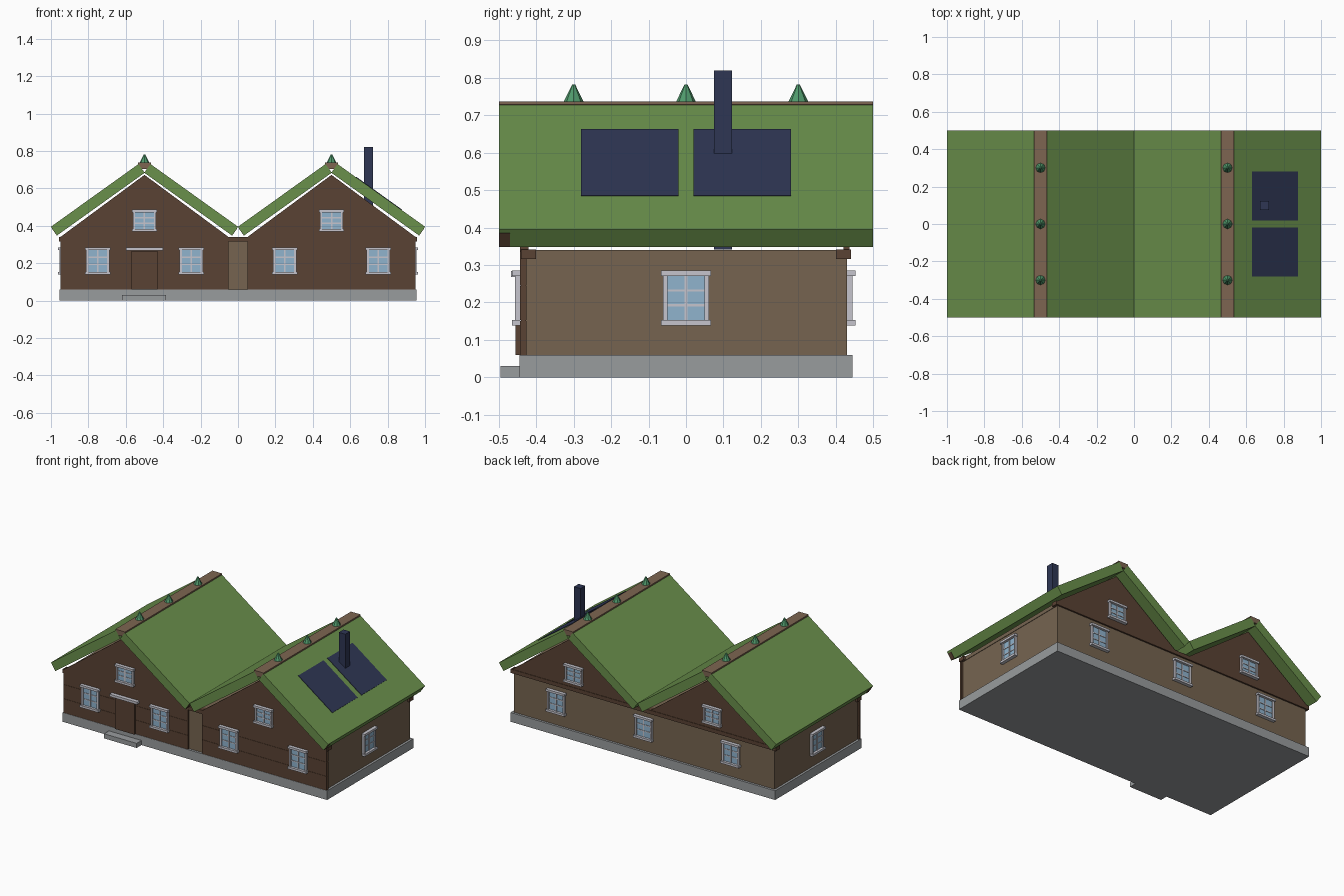
import bpy, math

if "Cube" in bpy.data.objects:
    bpy.data.objects.remove(bpy.data.objects["Cube"])


def material(name, hex_code):
    def lin(c):
        return c / 12.92 if c < 0.04045 else ((c + 0.055) / 1.055) ** 2.4
    m = bpy.data.materials.new(name)
    m.diffuse_color = [lin(int(hex_code[i:i + 2], 16) / 255) for i in (0, 2, 4)] + [1]
    m.use_nodes = True
    m.node_tree.nodes["Principled BSDF"].inputs["Base Color"].default_value = m.diffuse_color
    return m


GREEN = material("roof green", "6A904B")
DARK = material("dark brown boards", "5A4233")
TAN = material("tan wall", "766450")
RIDGE = material("ridge brown", "7D6551")
GREY = material("foundation grey", "999C9E")
WHITE = material("trim white", "C6C5CD")
GLASS = material("window blue", "90B4CE")
NAVY = material("navy", "2E3654")
CONE = material("cone green", "509A6C")


def mesh_object(name, verts, faces, mat):
    me = bpy.data.meshes.new(name)
    me.from_pydata(verts, [], faces)
    me.materials.append(mat)
    ob = bpy.data.objects.new(name, me)
    bpy.context.collection.objects.link(ob)
    return ob


def prism(name, outline, y0, y1, mat):
    """Extrude an xz outline (counter-clockwise from the front) along y."""
    area = sum(a[0] * b[1] - b[0] * a[1] for a, b in zip(outline, outline[1:] + outline[:1]))
    if area < 0:
        outline = outline[::-1]
    n = len(outline)
    verts = [(x, y, z) for y in (y0, y1) for x, z in outline]
    faces = [tuple(range(n)), tuple(range(2 * n - 1, n - 1, -1))]
    faces += [(i, i + n, (i + 1) % n + n, (i + 1) % n) for i in range(n)]
    return mesh_object(name, verts, faces, mat)


def box(name, x0, x1, y0, y1, z0, z1, mat):
    return prism(name, [(x0, z0), (x1, z0), (x1, z1), (x0, z1)], y0, y1, mat)


def window(name, loc, angle, h):
    """Window facing -y at the origin, then turned and moved onto its wall."""
    s = h / 2
    parts = [box(name + "_glass", -.055, .055, -.006, .004, -s + .01, s - .01, GLASS),
             box(name + "_sill", -.067, .067, -.022, .004, -s, -s + .014, WHITE),
             box(name + "_head", -.067, .067, -.022, .004, s - .014, s, WHITE),
             box(name + "_mullion", -.004, .004, -.010, .004, -s + .01, s - .01, WHITE)]
    for side in (-1, 1):
        a, b = sorted((side * .050, side * .062))
        parts.append(box(name + "_jamb", a, b, -.014, .004, -s + .01, s - .01, WHITE))
        z = side * (h - .028) / 6
        parts.append(box(name + "_bar", -.052, .052, -.009, .004, z - .003, z + .003, WHITE))
    for p in parts:
        p.location = loc
        p.rotation_euler.z = angle


# Foundation, step and wall core
box("foundation", -.955, .955, -.445, .445, 0, .06, GREY)
box("door_step", -.62, -.385, -.495, -.44, 0, .03, GREY)
box("walls", -.94, .94, -.43, .43, .06, .318, TAN)
box("wall_plate", -.943, .943, -.425, .425, .316, .34, TAN)
for y in (-.42, .42):
    box("eave_beam", -.957, .957, y - .02, y + .02, .316, .341, DARK)

# Front cladding boards on either side of the bare centre strip
for x0, x1 in ((-.95, -.052), (.052, .95)):
    for i in range(3):
        z = .06 + i * .0925
        box("front_board", x0, x1, -.443, -.426, z, z + .091, DARK)
    box("board_backing", x0, x1, -.441, -.427, .06, .336, DARK)

# Door with lintel
box("door", -.57, -.43, -.455, -.43, .06, .265, DARK)
box("door_lintel", -.60, -.40, -.468, -.43, .268, .284, WHITE)

# Roof slab section, mirrored for both sides of both gables
EAVE, TOP = (.5, .395), (.032, .730)
length = math.hypot(EAVE[0] - TOP[0], TOP[1] - EAVE[1])
ux, uz = (EAVE[0] - TOP[0]) / length, (EAVE[1] - TOP[1]) / length
nx, nz = -uz, ux


def slope_section(cx, side, s0, s1, d0, d1):
    """Section running s0..s1 down the slope and d0..d1 above its surface."""
    return [(cx + side * (TOP[0] + ux * s + nx * d), TOP[1] + uz * s + nz * d)
            for s, d in ((s0, d0), (s1, d0), (s1, d1), (s0, d1))]


for cx in (-.5, .5):
    for side in (-1, 1):
        prism("roof_slab", slope_section(cx, side, 0, length, -.057, 0), -.5, .5, GREEN)
        # Bargeboard end showing at the front of each eave
        prism("bargeboard", slope_section(cx, side, .01, length + .002, -.056, -.012),
              -.499, -.47, DARK)
    for y0, y1 in ((-.443, -.42), (.42, .437)):
        prism("gable", [(cx - .455, .336), (cx + .455, .336), (cx, .672)], y0, y1, DARK)
    # Ridge cap and finials
    prism("ridge_cap", [(cx - .012, .703), (cx + .012, .703), (cx + .035, .728),
                        (cx + .035, .737), (cx - .035, .737), (cx - .035, .728)],
          -.5, .5, RIDGE)
    for y in (-.3, 0, .3):
        bpy.ops.mesh.primitive_cone_add(vertices=8, radius1=.027, radius2=.004,
                                        depth=.047, location=(cx, y, .7585))
        bpy.context.object.name = "ridge_finial"
        bpy.context.object.data.materials.append(CONE)

# Solar panels and chimney on the right-hand slope
for y in (-.15, .15):
    prism("solar_panel", slope_section(.5, 1, .12, .423, -.002, .003), y - .13, y + .13, NAVY)
box("chimney", .675, .722, .075, .123, .341, .82, NAVY)

# Windows
for x in (-.75, -.25, .25, .75):
    window("front_window", (x, -.443, .212), 0, .146)
for x in (-.63, 0, .63):
    window("back_window", (x, .43, .212), math.pi, .146)
for x in (-.5, .5):
    window("front_gable_window", (x, -.443, .428), 0, .116)
    window("back_gable_window", (x, .437, .428), math.pi, .116)
    side = 1 if x > 0 else -1
    window("side_window", (side * .94, 0, .212), side * math.pi / 2, .146)
